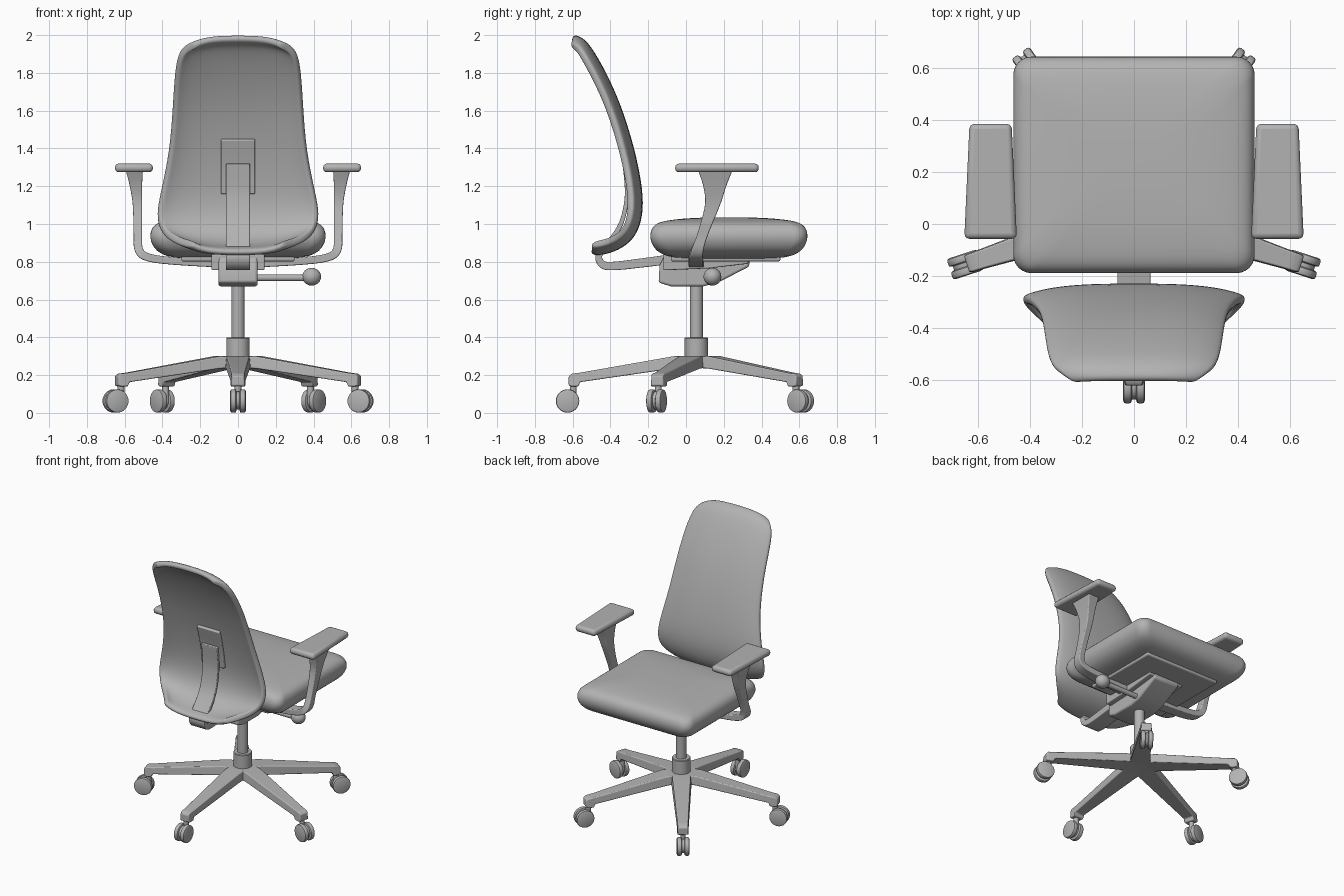
import bpy, bmesh, math
from mathutils import Vector, Matrix

cube = bpy.data.objects.get("Cube")
if cube:
    bpy.data.objects.remove(cube, do_unlink=True)

grey = bpy.data.materials.new("plain grey")
grey.use_nodes = True
tone = (0.45, 0.45, 0.45, 1)
grey.diffuse_color = tone
grey.node_tree.nodes["Principled BSDF"].inputs["Base Color"].default_value = tone


def build(name, verts, faces, angle=35, bevel=0, fix=True, mirror=False):
    me = bpy.data.meshes.new(name)
    me.from_pydata([tuple(v) for v in verts], [], faces)
    if fix:
        bm = bmesh.new()
        bm.from_mesh(me)
        bmesh.ops.recalc_face_normals(bm, faces=bm.faces)
        bm.to_mesh(me)
        bm.free()
    me.materials.append(grey)
    ob = bpy.data.objects.new(name, me)
    bpy.context.scene.collection.objects.link(ob)
    bpy.ops.object.select_all(action="DESELECT")
    ob.select_set(True)
    bpy.context.view_layer.objects.active = ob
    bpy.ops.object.shade_smooth_by_angle(angle=math.radians(angle))
    if mirror:
        ob.modifiers.new("mirror", "MIRROR")
    if bevel:
        mod = ob.modifiers.new("bevel", "BEVEL")
        mod.width, mod.segments = bevel, 3
        mod.limit_method = "ANGLE"
    return ob


def loft(name, rings, **kw):
    """Skin a closed tube over equal rings and cap both ends."""
    n = len(rings[0])
    verts = [v for r in rings for v in r]
    faces = [(i * n + j, i * n + (j + 1) % n, (i + 1) * n + (j + 1) % n, (i + 1) * n + j)
             for i in range(len(rings) - 1) for j in range(n)]
    faces += [tuple(reversed(range(n))), tuple(range(len(verts) - n, len(verts)))]
    return build(name, verts, faces, **kw)


def rings_of(profile, origin, axis, sides=32):
    """Circles of (radius, distance) around an axis."""
    q = Vector(axis).to_track_quat("Z", "Y")
    turn = [math.tau * k / sides for k in range(sides)]
    return [[Vector(origin) + q @ Vector((r * math.cos(a), r * math.sin(a), d)) for a in turn]
            for r, d in profile]


def lathe(name, profile, origin, axis=(0, 0, 1), sides=32):
    return loft(name, rings_of(profile, origin, axis, sides))


def prism(name, points, low, high, place, **kw):
    return loft(name, [[place(a, b, c) for a, b in points] for c in (low, high)], **kw)


def curve(pts, steps=6):
    """Smooth a list of stations."""
    out = []
    for i in range(len(pts) - 1):
        quad = zip(pts[max(i - 1, 0)], pts[i], pts[i + 1], pts[min(i + 2, len(pts) - 1)])
        quad = list(quad)
        for s in range(steps):
            t = s / steps
            out.append([b + t * (c - a) / 2 + t * t * (2 * a - 5 * b + 4 * c - d) / 2
                        + t ** 3 * (3 * b - a - 3 * c + d) / 2 for a, b, c, d in quad])
    return out + [list(pts[-1])]


def strip(name, stations, place, **kw):
    """Bent bar; stations are (a, b, thickness, cross centre, cross half width)."""
    st = curve(stations)
    rings = []
    for i, (a, b, t, c, h) in enumerate(st):
        p, q = st[max(i - 1, 0)], st[min(i + 1, len(st) - 1)]
        n = Vector((p[1] - q[1], q[0] - p[0])).normalized() * t / 2
        rings.append([place(a + s * n.x, b + s * n.y, c + k * h)
                      for s, k in ((-1, -1), (-1, 1), (1, 1), (1, -1))])
    return loft(name, rings, **kw)


def side_plane(y, z, x):
    return Vector((x, y, z))


def front_plane(x, z, y):
    return Vector((x, y, z))


def top_plane(x, y, z):
    return Vector((x, y, z))


# Five-star base with twin-wheel casters
HUB = Vector((0, 0.055, 0))
leg_stations = [(0, .07, .30, .24), (.12, .066, .30, .235), (.615, .039, .213, .163),
                (.625, .039, .212, .14), (.66, .038, .207, .14), (.676, .034, .195, .145)]
wheel = [(.05, -.017), (.06, -.013), (.062, -.006), (.062, .006), (.06, .013), (.05, .017)]
for k in range(5):
    a = math.radians(72 * k - 90)
    spin = Matrix.Translation(HUB) @ Matrix.Rotation(a, 4, "Z")
    loft(f"base_leg_{k}", [[spin @ Vector(p) for p in
                            ((r, -w, lo), (r, w, lo), (r, w * .9, hi), (r, -w * .9, hi))]
                           for r, w, hi, lo in leg_stations], bevel=.006)
    side = Vector((-math.sin(a), math.cos(a), 0))
    for s in (-1, 1):
        lathe(f"caster_wheel_{k}_{s}", wheel, spin @ Vector((.682, s * .025, .063)), side)
    lathe(f"caster_core_{k}", [(.047, -.012), (.047, .012)], spin @ Vector((.682, 0, .066)), side)
    lathe(f"caster_stem_{k}", [(.018, .06), (.018, .16)], spin @ Vector((.652, 0, 0)), sides=16)
lathe("base_hub", [(.085, .238), (.085, .30)], HUB)
lathe("column_sleeve", [(.062, .28), (.062, .395), (.058, .40)], HUB)
lathe("gas_column", [(.035, .38), (.035, .72)], HUB)

# Tilt mechanism and lever
prism("mechanism_housing", [(-.145, .69), (-.08, .67), (.09, .67), (.17, .69), (.335, .775),
                            (.335, .82), (-.11, .84), (-.14, .78)],
      -.103, .103, side_plane, bevel=.012)
prism("seat_bracket", [(-.12, .755), (.12, .765), (.33, .79), (.33, .83), (-.12, .84)],
      -.14, .14, side_plane, bevel=.006)
prism("seat_pan", [(-.3, -.08), (.3, -.08), (.3, .5), (-.3, .5)], .802, .83, top_plane, bevel=.01)
lathe("lever_rod", [(.018, .08), (.018, .36)], (0, .14, .715), (1, 0, 0), 16)
ball = [(max(.047 * math.sin(t * math.pi / 12), .001), -.05 * math.cos(t * math.pi / 12))
        for t in range(13)]
lathe("lever_knob", ball, (.39, .14, .721), (1, 0, 0))


# Seat cushion
def round_rect(hx, hy, r, z, seg=6):
    ring = []
    for q, (sx, sy) in enumerate(((1, 1), (-1, 1), (-1, -1), (1, -1))):
        for i in range(seg + 1):
            a = math.pi / 2 * (q + i / seg)
            ring.append(Vector((sx * (hx - r) + r * math.cos(a),
                                .227 + sy * (hy - r) + r * math.sin(a), z)))
    return ring


seat_layers = [(.30, .805), (.12, .824), (.05, .848), (.015, .883), (0, .925), (.004, .965),
               (.025, .995), (.07, 1.014), (.16, 1.027), (.26, 1.033), (.33, 1.035)]
loft("seat_cushion", [round_rect(.463 - i, .415 - i, .07, z) for i, z in curve(seat_layers, 3)],
     angle=60)

# Backrest shell: rows of (y, z, half width), sides rolled backwards
rows = [(-.50, .828, .25), (-.42, .838, .30), (-.34, .868, .37), (-.265, .93, .42),
        (-.226, 1.04, .44), (-.226, 1.18, .415), (-.27, 1.4, .368), (-.345, 1.64, .352),
        (-.43, 1.82, .342), (-.495, 1.93, .325), (-.54, 1.985, .29), (-.595, 2.008, .235)]
cols = [-1, -.93, -.8, -.5, 0, .5, .8, .93, 1]
verts = []
for i, (y, z, w) in enumerate(rows):
    p, q = rows[max(i - 1, 0)], rows[min(i + 1, len(rows) - 1)]
    n = Vector((0, p[1] - q[1], q[0] - p[0])).normalized()
    verts += [Vector((u * w, y, z)) + n * .05 * abs(u) ** 4 for u in cols]
m = len(cols)
faces = [(i * m + j, (i + 1) * m + j, (i + 1) * m + j + 1, i * m + j + 1)
         for i in range(len(rows) - 1) for j in range(m - 1)]
shell = build("backrest_shell", verts, faces, angle=180, fix=False)
thick = shell.modifiers.new("thickness", "SOLIDIFY")
thick.thickness, thick.offset = .042, -1
sub = shell.modifiers.new("smooth", "SUBSURF")
sub.levels = sub.render_levels = 2

# Backrest mounting panel and curved support spine
strip("backrest_panel", [(y, z, .035, 0, .09) for y, z in
                         ((-.275, 1.16), (-.295, 1.3), (-.335, 1.45))], side_plane, bevel=.006)
spine = [(-.325, 1.32, .022), (-.313, 1.15, .022), (-.345, 1.0, .024), (-.42, .885, .03),
         (-.462, .83, .035), (-.44, .785, .042), (-.38, .778, .045), (-.25, .792, .048),
         (-.11, .81, .05)]
strip("backrest_spine", [(y, z, t, 0, .063) for y, z, t in spine], side_plane, bevel=.005)

# Armrests, mirrored left and right
arm = [(.10, .79, .04, .055, .04), (.35, .805, .04, .052, .04), (.48, .825, .042, .052, .036),
       (.525, .865, .045, .06, .032), (.53, .95, .045, .09, .029), (.532, 1.1, .05, .14, .04),
       (.54, 1.2, .065, .152, .06), (.548, 1.285, .09, .155, .09)]
strip("armrest_support", arm, front_plane, bevel=.006, mirror=True)
prism("armrest_pad", [(.45, -.057), (.652, -.057), (.632, .385), (.47, .385)],
      1.274, 1.32, top_plane, bevel=.02, mirror=True)
